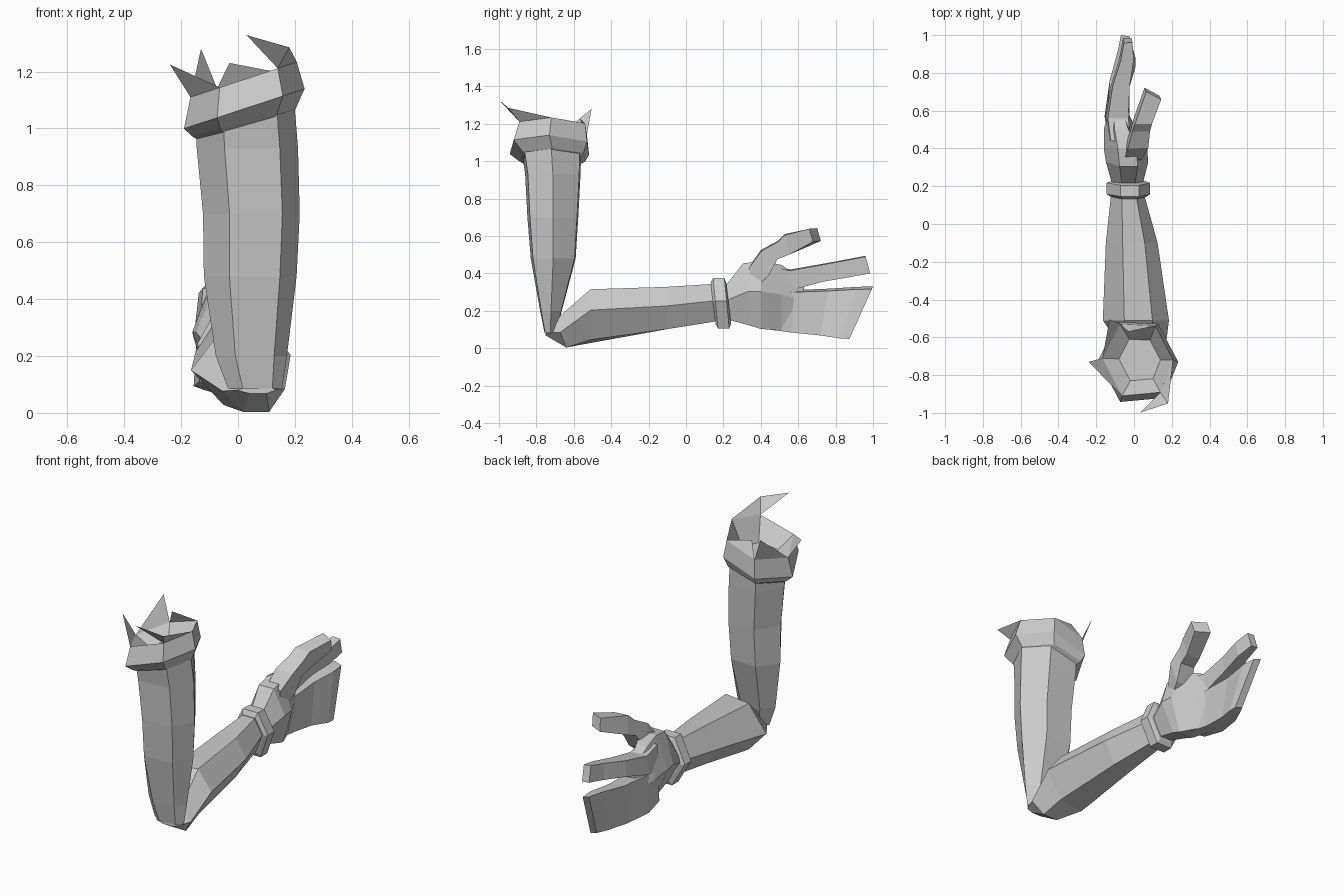
import bpy
import bmesh
from mathutils import Vector

default_cube = bpy.data.objects.get("Cube")
if default_cube:
    bpy.data.objects.remove(default_cube, do_unlink=True)

# Single plain material
grey = bpy.data.materials.new("plain_grey")
grey.use_nodes = True
grey.diffuse_color = (0.6, 0.6, 0.6, 1)
grey.node_tree.nodes["Principled BSDF"].inputs["Base Color"].default_value = grey.diffuse_color


def finish(name, bm, closed=True):
    """Turn a bmesh into a flat shaded object with the shared material."""
    if closed:
        bmesh.ops.recalc_face_normals(bm, faces=bm.faces)
    mesh = bpy.data.meshes.new(name)
    bm.to_mesh(mesh)
    bm.free()
    mesh.materials.append(grey)
    obj = bpy.data.objects.new(name, mesh)
    bpy.context.collection.objects.link(obj)
    return obj


def upright(profile, x, y, z, half_x, half_y, tilt=0):
    """Horizontal section; tilt raises it towards +x."""
    return [Vector((x + u * half_x, y + v * half_y, z + tilt * (x + u * half_x)))
            for u, v in profile]


def along(profile, x, y, z, half_x, half_z, lean=0, turn=0, curl=0, roll=0):
    """Section facing +y; lean and turn skew its depth, curl and roll its outline."""
    return [Vector((x + u * half_x + v * curl,
                    y + v * lean + u * turn,
                    z + v * half_z + u * roll))
            for u, v in profile]


def loft(name, sections):
    """Skin a row of sections and cap both ends."""
    bm = bmesh.new()
    rings = [[bm.verts.new(p) for p in section] for section in sections]
    count = len(rings[0])
    for low, high in zip(rings, rings[1:]):
        for i in range(count):
            j = (i + 1) % count
            bm.faces.new((low[i], low[j], high[j], high[i]))
    bm.faces.new(rings[0])
    bm.faces.new(rings[-1])
    return finish(name, bm)


# Shared cross-sections
ARM = [(-.45, -1), (.64, -.9), (1, 0), (.5, .95), (-.5, 1), (-1, .05)]
HEX = [(-.35, 1), (.5, 1), (1, .1), (.5, -1), (-.35, -1), (-1, 0)]
BOX = [(-.8, 1), (1, .9), (.8, -1), (-1, -.9)]

# Upper arm, tapering into the elbow
loft("upper_arm", [upright(ARM, *ring) for ring in (
    (.06, -.725, .085, .095, .032),
    (.047, -.722, .2, .125, .058),
    (.043, -.71, .48, .163, .12),
    (.047, -.712, .7, .17, .136),
    (.033, -.712, .93, .178, .148),
    (.025, -.72, 1.065, .175, .16),
)])

# Forearm, with the pointed elbow at its near end
loft("forearm", [along(HEX, *ring) for ring in (
    (.065, -.75, .08, .07, .012),
    (.055, -.67, .077, .11, .073, -.03),
    (.01, -.51, .17, .175, .135, 0, 0, 0, .02),
    (-.012, -.1, .215, .137, .113),
    (-.035, .17, .245, .085, .1),
)])

# Wrist band
loft("wrist_band", [along(HEX, *ring) for ring in (
    (-.03, .145, .24, .095, .11, -.013),
    (-.03, .158, .24, .115, .135, -.013),
    (-.03, .218, .24, .115, .135, -.013),
    (-.03, .228, .24, .09, .11, -.013),
)])

# Palm, its far end buried between the finger roots
loft("palm", [along(HEX, *ring) for ring in (
    (-.035, .2, .24, .078, .08),
    (-.037, .33, .285, .112, .168, -.025),
    (-.045, .4, .285, .115, .182),
    (-.075, .51, .27, .083, .175),
    (-.088, .63, .24, .037, .125),
)])

# Thumb
loft("thumb", [along(BOX, *ring) for ring in (
    (-.01, .34, .37, .05, .07),
    (.015, .42, .455, .06, .07, -.02),
    (.033, .49, .525, .052, .048),
    (.045, .54, .555, .05, .055, -.012),
    (.1, .69, .606, .044, .036, -.008, -.024),
)])

# Index finger
loft("index_finger", [along(BOX, *ring) for ring in (
    (-.075, .44, .37, .06, .07),
    (-.09, .56, .365, .06, .056),
    (-.073, .73, .403, .05, .048),
    (-.04, .87, .428, .038, .048, -.005),
    (-.033, .972, .447, .025, .047, -.013),
)])

# The other three fingers, held together
loft("joined_fingers", [along(BOX, *ring) for ring in (
    (-.075, .44, .2, .06, .1),
    (-.09, .57, .197, .066, .114),
    (-.077, .74, .193, .052, .125, .02, 0, -.01),
    (-.04, .87, .19, .038, .138, .045, 0, -.016),
    (-.03, .937, .19, .024, .14, .063, 0, -.02),
)])

# Torn cuff: outside lip, rim and a hollow inside
rim = upright(ARM, .02, -.72, 1.165, .187, .19, .33)
loft("cuff", [
    upright(ARM, .02, -.715, 1.0, .165, .15, .26),
    upright(ARM, .02, -.715, 1.015, .182, .175, .26),
    upright(ARM, .022, -.73, 1.062, .212, .212, .33),
    rim,
    upright(ARM, .03, -.72, 1.075, .11, .11, .1),
])

# Ragged points of cloth standing on the rim
front, front_left, left, back_left, back, right = rim
big_corner = Vector((.18, -.95, 1.285))
points = [
    (front_left, left, big_corner),
    (front_left, big_corner, Vector((.03, -1, 1.328))),
    (right, front, Vector((-.24, -.73, 1.225))),
    (back, right, Vector((-.13, -.505, 1.28))),
    (back_left, back, Vector((-.03, -.57, 1.23))),
]
bm = bmesh.new()
for corners in points:
    bm.faces.new([bm.verts.new(c) for c in corners])
finish("cuff_points", bm, closed=False)
